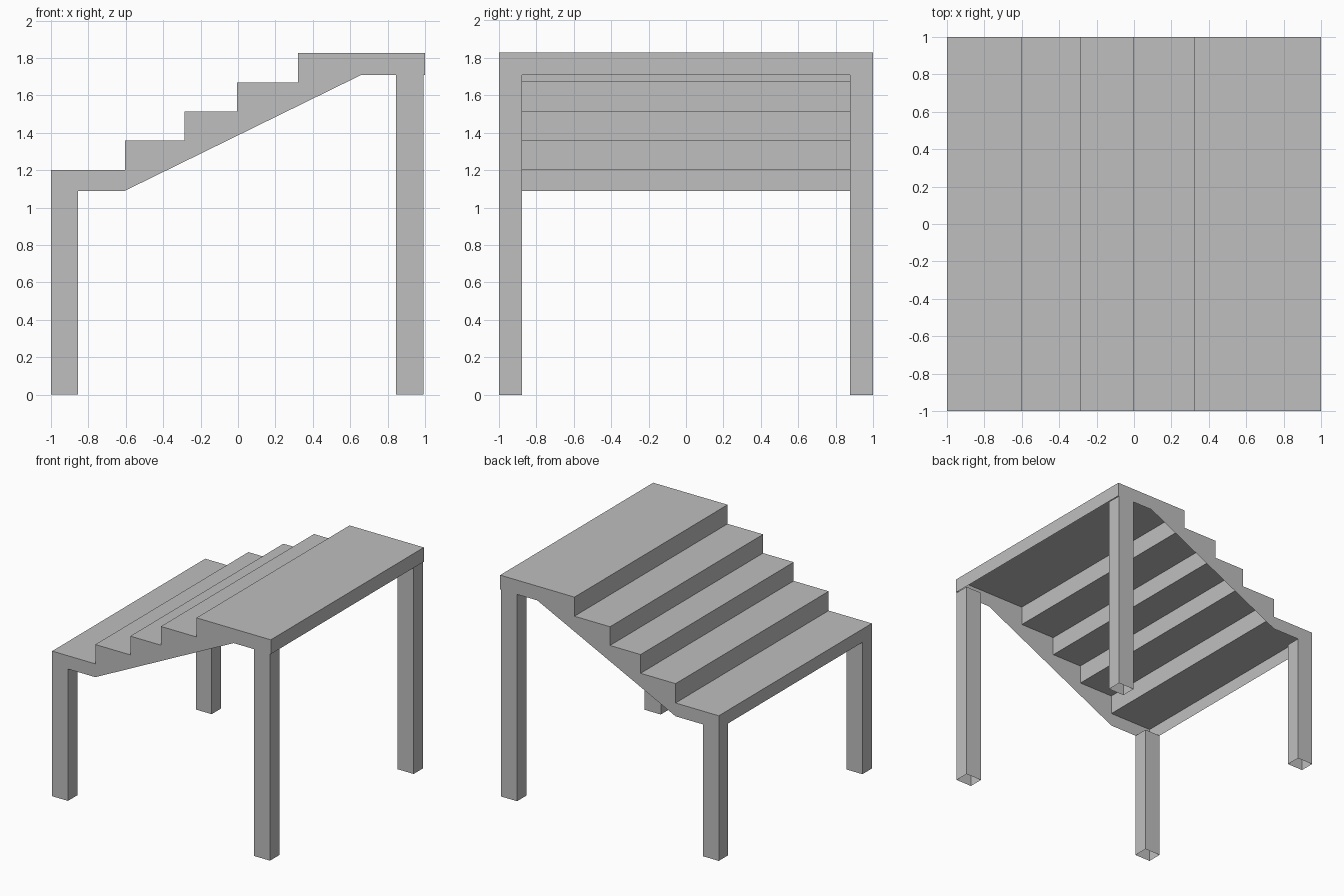
import bpy
import bmesh

cube = bpy.data.objects.get("Cube")
if cube:
    bpy.data.objects.remove(cube, do_unlink=True)

# One plain grey for the whole staircase
grey = bpy.data.materials.new("plain_grey")
grey.use_nodes = True
colour = (0.52, 0.52, 0.52, 1)
grey.diffuse_color = colour
grey.node_tree.nodes["Principled BSDF"].inputs["Base Color"].default_value = colour

HALF = 1.0           # half width across the steps
LEG_INNER = 0.877    # inner face of the legs
LOW_Z, HIGH_Z = 1.09, 1.71
LOW_LEG = (-1.0, -0.855)
HIGH_LEG = (0.845, 0.993)

# Stepped top line from the low end to the high end
treads = [(-0.605, 1.2), (-0.285, 1.36), (-0.005, 1.515), (0.32, 1.67), (1.0, 1.828)]
stairs = []
start = -1.0
for end, z in treads:
    stairs += [(start, z), (end, z)]
    start = end


def make_object(name, build):
    bm = bmesh.new()
    build(bm)
    mesh = bpy.data.meshes.new(name)
    bm.to_mesh(mesh)
    bm.free()
    mesh.materials.append(grey)
    obj = bpy.data.objects.new(name, mesh)
    bpy.context.collection.objects.link(obj)
    return obj


def sweep(bm, line, y0, y1):
    """Sheet made by sweeping an xz line from y0 to y1."""
    rows = [[bm.verts.new((x, y, z)) for x, z in line] for y in (y0, y1)]
    for i in range(len(line) - 1):
        bm.faces.new((rows[0][i], rows[0][i + 1], rows[1][i + 1], rows[1][i]))


# Thin stepped deck with a short apron at each end
deck_line = [(-1.0, LOW_Z)] + stairs + [(1.0, HIGH_Z)]
make_object("stepped_deck", lambda bm: sweep(bm, deck_line, -HALF, HALF))

# Side frames: stringer and outer leg faces in one flat sheet
underside = [(1.0, HIGH_Z),
             (HIGH_LEG[1], HIGH_Z), (HIGH_LEG[1], 0), (HIGH_LEG[0], 0), (HIGH_LEG[0], HIGH_Z),
             (0.66, HIGH_Z), (-0.605, LOW_Z),
             (LOW_LEG[1], LOW_Z), (LOW_LEG[1], 0), (LOW_LEG[0], 0), (LOW_LEG[0], LOW_Z)]
for name, side in (("front", -1), ("back", 1)):
    def side_frame(bm):
        outline = stairs + underside
        if side < 0:
            outline = outline[::-1]
        bm.faces.new([bm.verts.new((x, side * HALF, z)) for x, z in outline])
    make_object(name + "_side_frame", side_frame)

    # Remaining three sides of each hollow, open-ended leg
    for label, (x0, x1), top in (("low", LOW_LEG, LOW_Z), ("high", HIGH_LEG, HIGH_Z)):
        def leg(bm):
            path = [(x0, HALF), (x0, LEG_INNER), (x1, LEG_INNER), (x1, HALF)]
            if side > 0:
                path = path[::-1]
            rows = [[bm.verts.new((x, side * y, z)) for x, y in path] for z in (0, top)]
            for i in range(3):
                bm.faces.new((rows[0][i], rows[1][i], rows[1][i + 1], rows[0][i + 1]))
        make_object(f"{name}_{label}_leg", leg)
